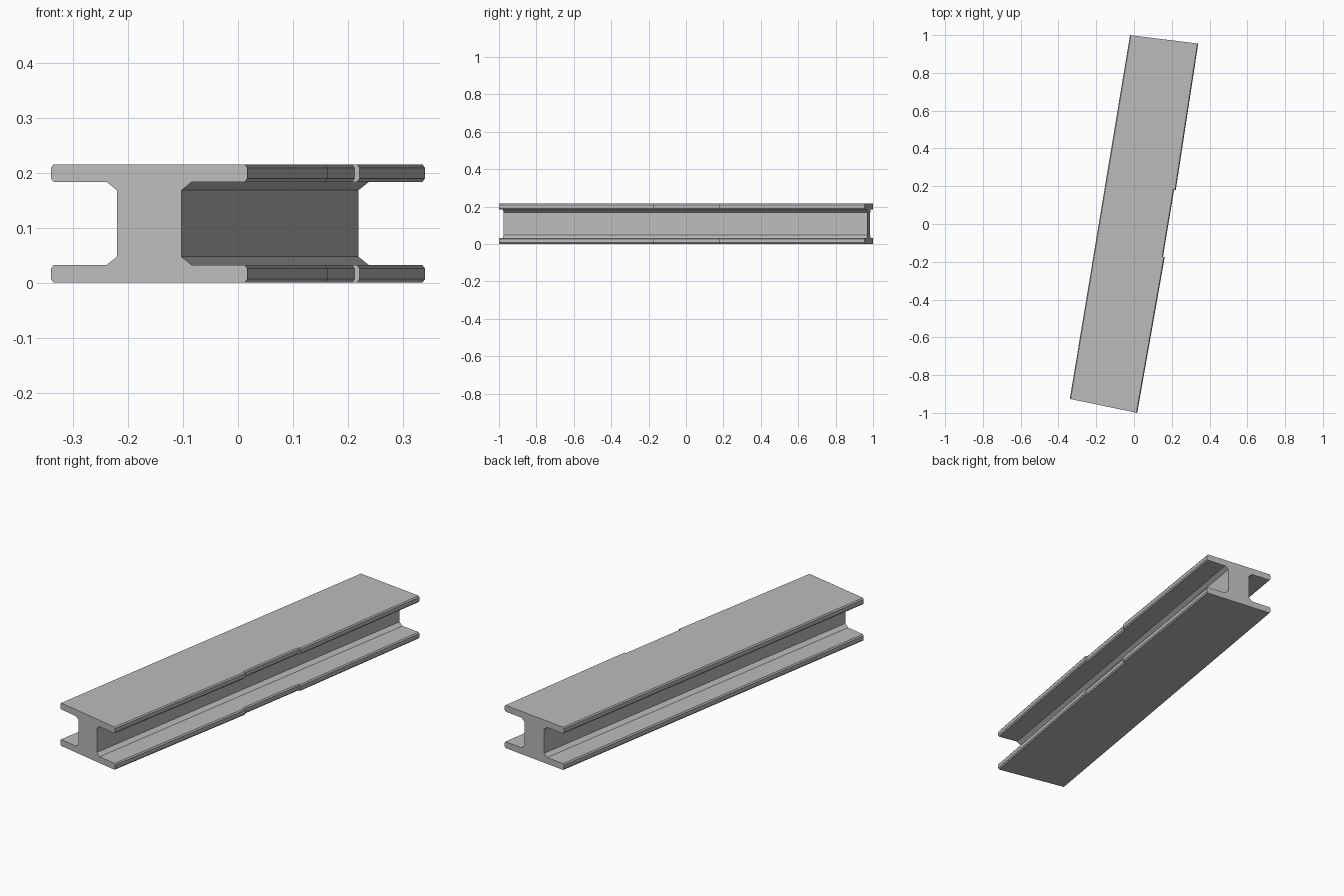
import bpy
import bmesh
from mathutils import Vector

cube = bpy.data.objects.get("Cube")
if cube:
    bpy.data.objects.remove(cube, do_unlink=True)

steel = bpy.data.materials.new("plain grey steel")
steel.use_nodes = True
GREY = (0.5, 0.5, 0.5, 1)
steel.diffuse_color = GREY
steel.node_tree.nodes["Principled BSDF"].inputs["Base Color"].default_value = GREY

# Slightly skewed ends of the beam: left and right corners
FRONT = (Vector((-0.34, -0.926, 0)), Vector((0.017, -1.0, 0)))
BACK = (Vector((-0.021, 1.0, 0)), Vector((0.34, 0.955, 0)))
HALF_HEIGHT = 0.1075

# One quarter of the I section: (fraction of width, height above the middle)
quarter = [(0.165, 0.0605), (0.217, 0.0755), (0.487, 0.0755),
           (0.5, 0.082), (0.5, 0.101), (0.487, HALF_HEIGHT)]
right_half = [(u, -z) for u, z in reversed(quarter)] + quarter
section = right_half + [(-u, -z) for u, z in right_half]

# Stations along the beam: (position, outward shift of the right flange tips)
stations = [(0, 0), (0.423, 0.025), (0.423, 0),
            (0.604, 0), (0.604, 0.025), (1, 0)]


def ring(bm, t, shift):
    """Place one section across the beam at position t."""
    left = FRONT[0].lerp(BACK[0], t)
    right = FRONT[1].lerp(BACK[1], t)
    verts = []
    for u, z in section:
        across = u + 0.5 + (shift if u > 0.4 else 0)
        point = left.lerp(right, across)
        point.z = HALF_HEIGHT + z
        verts.append(bm.verts.new(point))
    return verts


# Loft the sections into a single closed beam with a shallow side recess
bm = bmesh.new()
rings = [ring(bm, t, s) for t, s in stations]
for a, b in zip(rings, rings[1:]):
    for i in range(len(a)):
        j = (i + 1) % len(a)
        if (a[i].co - b[i].co).length > 1e-5 or (a[j].co - b[j].co).length > 1e-5:
            bm.faces.new((a[i], a[j], b[j], b[i]))
bm.faces.new(list(reversed(rings[0])))
bm.faces.new(rings[-1])
bmesh.ops.remove_doubles(bm, verts=bm.verts[:], dist=1e-5)
bmesh.ops.dissolve_degenerate(bm, edges=bm.edges[:], dist=1e-5)
bmesh.ops.recalc_face_normals(bm, faces=bm.faces[:])

mesh = bpy.data.meshes.new("i_beam")
bm.to_mesh(mesh)
bm.free()
mesh.materials.append(steel)
beam = bpy.data.objects.new("i_beam", mesh)
bpy.context.collection.objects.link(beam)
